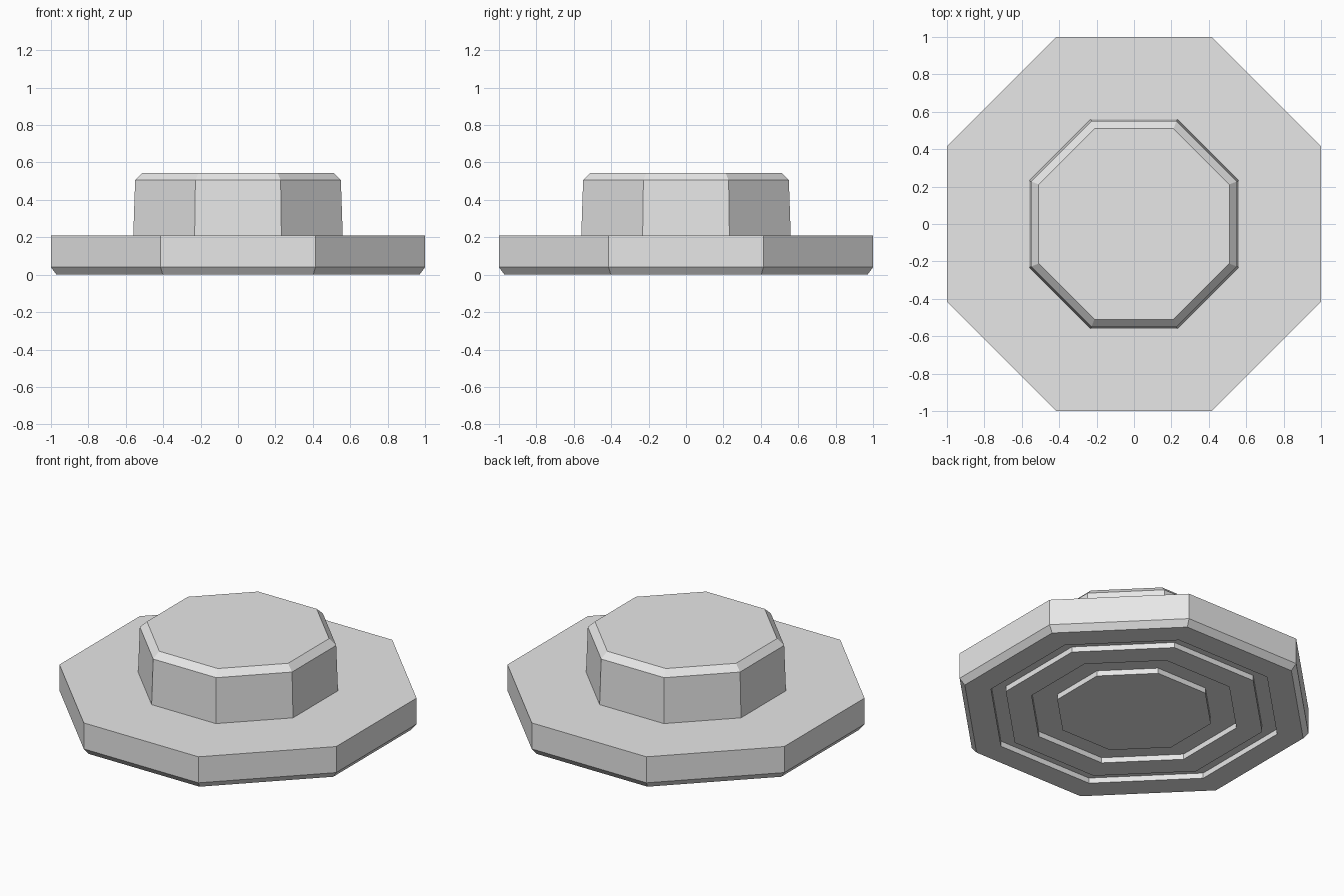
import bpy
import bmesh
import math

cube = bpy.data.objects.get("Cube")
if cube:
    bpy.data.objects.remove(cube, do_unlink=True)

SIDES = 8

grey = bpy.data.materials.new("plain grey")
grey.use_nodes = True
grey.diffuse_color = (0.8, 0.8, 0.8, 1)
grey.node_tree.nodes["Principled BSDF"].inputs["Base Color"].default_value = (0.8, 0.8, 0.8, 1)


def groove(inner, outer, depth=0.035):
    """Profile of a square channel cut up into the underside."""
    return [(inner, 0), (inner, depth), (outer, depth), (outer, 0)]


def octagonal_solid(name, profile):
    """Closed solid from (flat-side distance, height) pairs, bottom centre to top centre."""
    bm = bmesh.new()
    rings = []
    for apothem, z in profile:
        r = apothem / math.cos(math.pi / SIDES)
        angles = [(i + 0.5) * math.tau / SIDES for i in range(SIDES)]
        rings.append([bm.verts.new((r * math.cos(a), r * math.sin(a), z)) for a in angles])
    for low, high in zip(rings, rings[1:]):
        for i in range(SIDES):
            j = (i + 1) % SIDES
            bm.faces.new((low[i], low[j], high[j], high[i]))
    bm.faces.new(rings[0][::-1])
    bm.faces.new(rings[-1])
    bmesh.ops.recalc_face_normals(bm, faces=bm.faces)
    mesh = bpy.data.meshes.new(name)
    bm.to_mesh(mesh)
    bm.free()
    mesh.materials.append(grey)
    obj = bpy.data.objects.new(name, mesh)
    bpy.context.collection.objects.link(obj)
    return obj


# Underside with two channels, wide flange with a chamfered foot, tapered hub with a chamfered top
underside = groove(0.44, 0.587) + groove(0.735, 0.82)
flange = [(0.97, 0), (1.0, 0.04), (1.0, 0.21)]
hub = [(0.56, 0.21), (0.55, 0.505), (0.51, 0.545)]
octagonal_solid("flanged_hub", underside + flange + hub)
